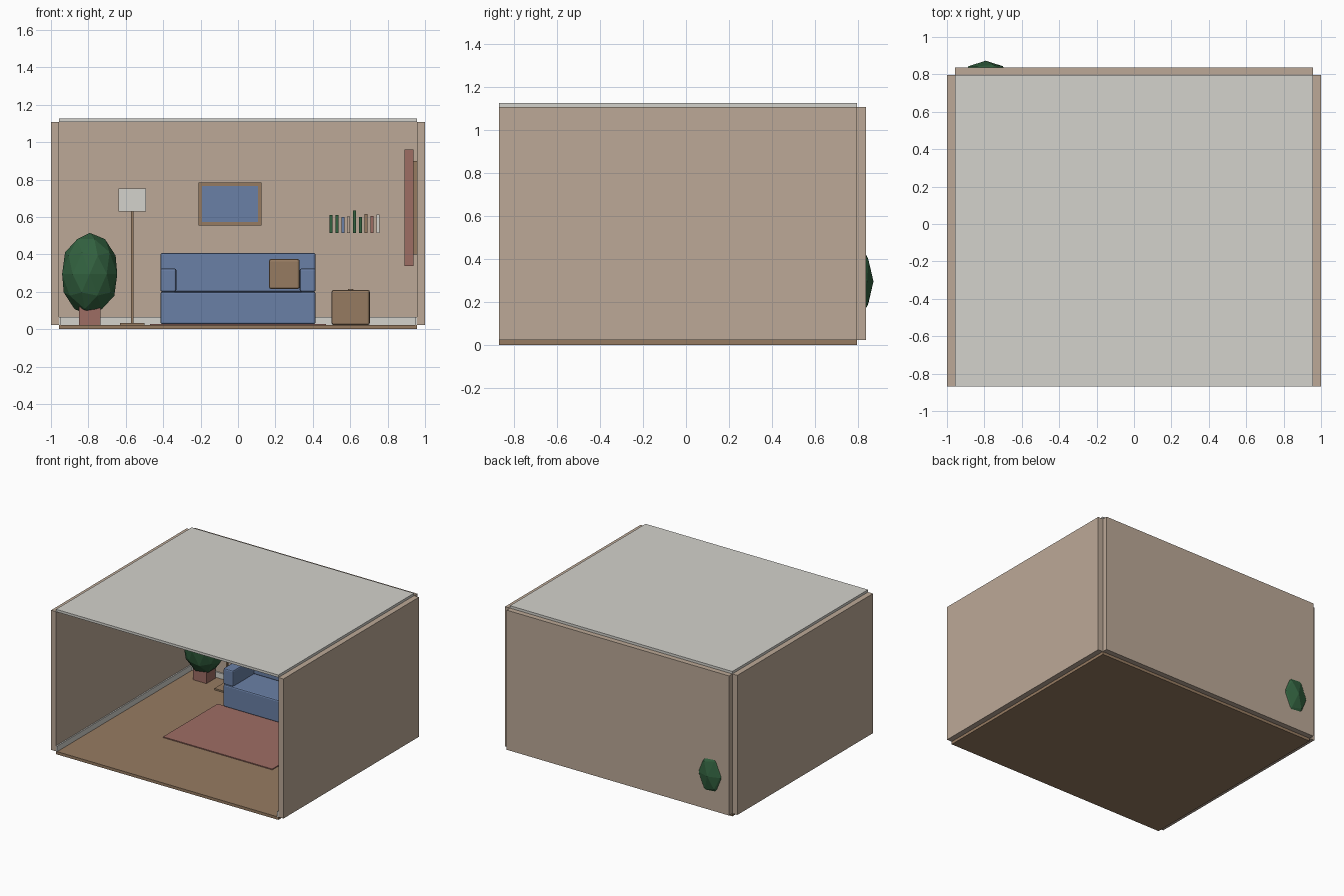
import bpy, bmesh, math
from mathutils import Matrix

if "Cube" in bpy.data.objects:
    bpy.data.objects.remove(bpy.data.objects["Cube"])


def colour(name, r, g, b):
    """Material from 0-255 display values, stored as linear."""
    lin = [((c / 255 + 0.055) / 1.055) ** 2.4 for c in (r, g, b)]
    m = bpy.data.materials.new(name)
    m.diffuse_color = (*lin, 1)
    m.use_nodes = True
    m.node_tree.nodes["Principled BSDF"].inputs["Base Color"].default_value = m.diffuse_color
    return m


WALL = colour("wall_beige", 188, 169, 151)
WHITE = colour("soft_white", 211, 210, 204)
BLUE = colour("fabric_blue", 106, 128, 166)
WOOD = colour("wood_brown", 150, 123, 97)
RED = colour("dusty_red", 158, 109, 100)
GREEN = colour("leaf_green", 50, 97, 63)


def finish(name, bm, mat):
    me = bpy.data.meshes.new(name)
    bm.to_mesh(me)
    bm.free()
    me.materials.append(mat)
    ob = bpy.data.objects.new(name, me)
    bpy.context.collection.objects.link(ob)
    return ob


def box(name, x, y, z, mat, bevel=0):
    """Box from (min, max) ranges, with optional rounded edges."""
    bm = bmesh.new()
    size = Matrix.Diagonal((x[1] - x[0], y[1] - y[0], z[1] - z[0], 1))
    mid = Matrix.Translation((sum(x) / 2, sum(y) / 2, sum(z) / 2))
    bmesh.ops.create_cube(bm, size=1, matrix=mid @ size)
    ob = finish(name, bm, mat)
    if bevel:
        mod = ob.modifiers.new("soft_edges", "BEVEL")
        mod.width, mod.segments = bevel, 2
    return ob


# Room shell
IN, FRONT, BACK = 0.957, -0.87, 0.797
FL = 0.022
box("floor", (-IN, IN), (FRONT, BACK), (0, FL), WOOD)
box("ceiling", (-IN, IN), (FRONT, BACK), (1.108, 1.127), WHITE)
box("back_wall", (-IN, IN), (BACK, 0.838), (FL, 1.108), WALL)
box("back_baseboard", (-IN, IN), (BACK - 0.01, BACK), (FL, 0.065), WHITE)
for side, s in (("left", -1), ("right", 1)):
    box(side + "_wall", sorted((s * IN, s)), (FRONT, BACK), (FL, 1.108), WALL)
    box(side + "_baseboard", sorted((s * IN, s * (IN - 0.01))),
        (FRONT, BACK), (FL, 0.065), WHITE)

# Rug
box("rug", (-0.47, 0.47), (-0.25, 0.42), (FL, 0.029), RED)

# Sofa with one pillow
box("sofa_base", (-0.415, 0.415), (0.41, 0.78), (FL + 0.005, 0.2), BLUE, 0.01)
box("sofa_back", (-0.415, 0.415), (0.67, 0.78), (0.2, 0.408), BLUE, 0.01)
for side, s in (("left", -1), ("right", 1)):
    box(side + "_arm", sorted((s * 0.33, s * 0.415)), (0.41, 0.69),
        (0.2, 0.325), BLUE, 0.01)
box("pillow", (0.165, 0.33), (0.61, 0.67), (0.215, 0.375), WOOD, 0.012)

# Pouf with a top button
box("pouf", (0.5, 0.705), (0.2, 0.405), (FL, 0.21), WOOD, 0.012)
bm = bmesh.new()
bmesh.ops.create_cone(bm, cap_ends=True, segments=12, radius1=0.016, radius2=0.012,
                      depth=0.008, matrix=Matrix.Translation((0.6025, 0.3025, 0.212)))
finish("pouf_button", bm, WOOD)

# Floor lamp
LX, LY = -0.565, 0.675
for name, r, z, mat in (("lamp_base", 0.065, (FL, 0.034), WOOD),
                        ("lamp_pole", 0.007, (0.034, 0.64), WOOD),
                        ("lamp_shade", 0.073, (0.628, 0.752), WHITE)):
    box(name, (LX - r, LX + r), (LY - r, LY + r), z, mat)

# Potted plant, the crown passing through the back wall
PX, PY = -0.793, 0.72
box("plant_pot", (PX - 0.057, PX + 0.057), (PY - 0.057, PY + 0.057), (FL, 0.13), RED)
bm = bmesh.new()
bmesh.ops.create_icosphere(bm, subdivisions=2, radius=1,
                           matrix=Matrix.Translation((PX, PY, 0.295))
                           @ Matrix.Diagonal((0.155, 0.153, 0.22, 1)))
finish("plant_crown", bm, GREEN)

# Framed picture
box("picture_frame", (-0.21, 0.125), (BACK - 0.02, BACK), (0.555, 0.785), WOOD)
box("picture_canvas", (-0.193, 0.107), (BACK - 0.025, BACK - 0.02),
    (0.573, 0.767), BLUE)

# Row of books
books = [(0.61, GREEN), (0.61, GREEN), (0.6, BLUE), (0.603, WALL), (0.635, GREEN),
         (0.6, GREEN), (0.617, WOOD), (0.605, RED), (0.612, WHITE)]
for i, (top, mat) in enumerate(books):
    x = 0.49 + i * 0.0312
    box(f"book_{i + 1}", (x, x + 0.016), (0.70, 0.78), (0.515, top), mat)

# Window on the right wall: frame bars, glass and two curtains
WY, HW = 0.0, 0.27
for s in (-1, 1):
    box("window_jamb", (0.937, IN), sorted((WY + s * HW, WY + s * (HW - 0.03))),
        (0.4, 0.9), WOOD)
    box("curtain", (0.89, 0.937), sorted((WY + s * 0.23, WY + s * 0.34)),
        (0.338, 0.96), RED)
for z in (0.4, 0.635, 0.87):
    box("window_rail", (0.937, IN), (WY - HW + 0.03, WY + HW - 0.03), (z, z + 0.03), WOOD)
box("window_glass", (0.948, IN), (WY - HW + 0.03, WY + HW - 0.03), (0.43, 0.87), BLUE)
